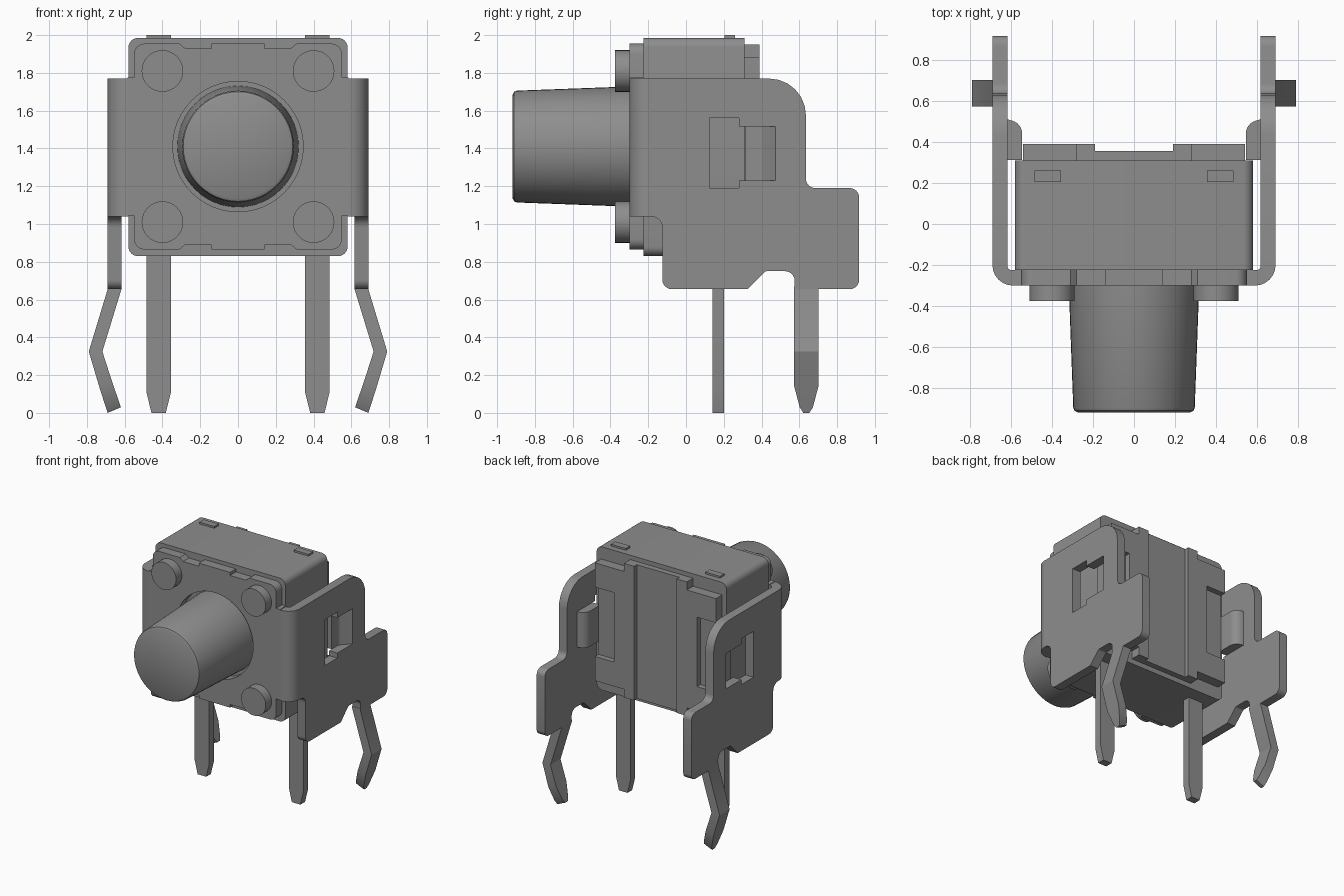
import bpy, bmesh, math
from mathutils import Vector, Matrix

if "Cube" in bpy.data.objects:
    bpy.data.objects.remove(bpy.data.objects["Cube"])

grey = bpy.data.materials.new("plain grey")
grey.use_nodes = True
COL = (0.27, 0.27, 0.27, 1)
grey.diffuse_color = COL
grey.node_tree.nodes["Principled BSDF"].inputs["Base Color"].default_value = COL

CZ = 1.41  # height of the button axis

# local profile plane -> world
PLANES = {
    "XY": Matrix.Identity(4),
    "XZ": Matrix(((1, 0, 0, 0), (0, 0, -1, 0), (0, 1, 0, 0), (0, 0, 0, 1))),
    "YZ": Matrix(((0, 0, 1, 0), (1, 0, 0, 0), (0, 1, 0, 0), (0, 0, 0, 1))),
}


def finish(name, bm, mirror=False):
    """Turn a bmesh into a shaded, coloured object, optionally mirrored in x."""
    bmesh.ops.remove_doubles(bm, verts=bm.verts, dist=1e-5)
    bmesh.ops.recalc_face_normals(bm, faces=bm.faces)
    me = bpy.data.meshes.new(name)
    bm.to_mesh(me)
    bm.free()
    me.materials.clear()
    me.materials.append(grey)
    ob = bpy.data.objects.new(name, me)
    bpy.context.collection.objects.link(ob)
    bpy.ops.object.select_all(action="DESELECT")
    ob.select_set(True)
    bpy.context.view_layer.objects.active = ob
    bpy.ops.object.shade_smooth_by_angle(angle=math.radians(30))
    if mirror:
        ob.modifiers.new("mirror", "MIRROR").use_mirror_merge = False
    return ob


def rounded(points, steps=6):
    """Points are (u, v) or (u, v, radius); corners with a radius become arcs."""
    out = []
    for i, p in enumerate(points):
        c = Vector(p[:2])
        if len(p) < 3:
            out.append(c)
            continue
        a = (Vector(points[i - 1][:2]) - c).normalized()
        b = (Vector(points[(i + 1) % len(points)][:2]) - c).normalized()
        half = math.acos(max(-1, min(1, a.dot(b)))) / 2
        mid = c + (a + b).normalized() * p[2] / math.sin(half)
        t = p[2] / math.tan(half)
        s, e = c + a * t - mid, c + b * t - mid
        a0 = math.atan2(s.y, s.x)
        d = (math.atan2(e.y, e.x) - a0 + math.pi) % (2 * math.pi) - math.pi
        for k in range(steps + 1):
            w = a0 + d * k / steps
            out.append(mid + Vector((math.cos(w), math.sin(w))) * p[2])
    return out


def rect(u0, u1, v0, v1, r=None):
    c = [(u0, v0), (u1, v0), (u1, v1), (u0, v1)]
    return [p + (r,) for p in c] if r else c


def circle(u, v, r, n=48):
    return [(u + r * math.cos(2 * math.pi * k / n), v + r * math.sin(2 * math.pi * k / n))
            for k in range(n)]


def sheet(name, loops, plane, d0, d1, mirror=False):
    """Extrude an outline (first loop) with holes (other loops) from d0 to d1."""
    cu = bpy.data.curves.new(name, "CURVE")
    cu.dimensions = "2D"
    cu.fill_mode = "BOTH"
    cu.extrude = abs(d1 - d0) / 2
    for loop in loops:
        pts = rounded(loop)
        sp = cu.splines.new("POLY")
        sp.points.add(len(pts) - 1)
        for q, p in zip(sp.points, pts):
            q.co = (p[0], p[1], 0, 1)
        sp.use_cyclic_u = True
    tmp = bpy.data.objects.new(name + " outline", cu)
    bpy.context.collection.objects.link(tmp)
    dg = bpy.context.evaluated_depsgraph_get()
    me = bpy.data.meshes.new_from_object(tmp.evaluated_get(dg))
    mid = (d0 + d1) / 2
    offset = {"XY": (0, 0, mid), "XZ": (0, mid, 0), "YZ": (mid, 0, 0)}[plane]
    me.transform(Matrix.Translation(offset) @ PLANES[plane])
    bm = bmesh.new()
    bm.from_mesh(me)
    bpy.data.objects.remove(tmp)
    bpy.data.curves.remove(cu)
    bpy.data.meshes.remove(me)
    return finish(name, bm, mirror)


def loft(name, rings, mirror=False):
    """Skin a row of equal point rings and cap both ends."""
    bm = bmesh.new()
    vs = [[bm.verts.new(p) for p in r] for r in rings]
    n = len(rings[0])
    for a, b in zip(vs, vs[1:]):
        for i in range(n):
            j = (i + 1) % n
            bm.faces.new((a[i], a[j], b[j], b[i]))
    bm.faces.new(vs[0])
    bm.faces.new(vs[-1])
    return finish(name, bm, mirror)


# housing and its top studs
sheet("housing", [rect(-0.58, 0.58, 0.83, 1.985, 0.05)], "XZ", -0.225, 0.31)
sheet("top_stud", [rect(0.355, 0.485, 0.205, 0.26)], "XY", 1.97, 2.0, True)

# back cover: centre strip, ribs, outer panels with open pockets
sheet("back_strip", [rect(-0.19, 0.19, 0.87, 1.95)], "XZ", 0.3, 0.355)
sheet("back_rib", [rect(0.19, 0.28, 0.87, 1.95)], "XZ", 0.3, 0.39, True)
sheet("back_panel", [[(0.28, 0.935), (0.54, 0.935), (0.54, 1.13), (0.37, 1.13),
                      (0.37, 1.69), (0.54, 1.69), (0.54, 1.885), (0.28, 1.885)]],
      "XZ", 0.3, 0.39, True)
sheet("back_pocket_floor", [rect(0.36, 0.54, 1.12, 1.70)], "XZ", 0.3, 0.345, True)

# front plate with notched edges and a round hole
quarter = [(0.14, 0.545), (0.14, 0.52), (0.28, 0.52), (0.31, 0.545),
           (0.55, 0.545, 0.055), (0.55, 0.365), (0.585, 0.365)]
right = quarter + [(p[0], -p[1]) + p[2:] for p in reversed(quarter)]
full = right + [(-p[0],) + p[1:] for p in reversed(right)]
full = [(p[0], p[1] + CZ) + p[2:] for p in full]
sheet("front_plate", [full, circle(0, CZ, 0.345)], "XZ", -0.30, -0.225)

# four front pegs
for z, label in ((1.81, "upper"), (1.01, "lower")):
    sheet(label + "_peg", [circle(0.4, z, 0.11, 32)], "XZ", -0.375, -0.29, True)

# push button
loft("button", [[(u, y, v) for u, v in circle(0, CZ, r)] for y, r in
                ((-0.2, 0.322), (-0.30, 0.318), (-0.895, 0.296),
                 (-0.91, 0.29), (-0.918, 0.275))])

# bent corners joining front plate and side plates
sheet("bracket_bend", [[(0.58, -0.30), (0.69, -0.30, 0.1), (0.69, -0.2), (0.617, -0.2),
                        (0.617, -0.225, 0.02), (0.58, -0.225)]],
      "XY", 1.04, 1.77, True)

# side plates with a stepped window
outline = [(-0.2, 1.77), (0.635, 1.77, 0.195), (0.635, 1.19, 0.05), (0.917, 1.19, 0.05),
           (0.917, 0.655, 0.05), (0.575, 0.655), (0.575, 0.75, 0.05), (0.42, 0.75, 0.02),
           (0.325, 0.655), (-0.125, 0.655, 0.05), (-0.125, 1.04, 0.06), (-0.2, 1.04)]
window = [(0.125, 1.19), (0.28, 1.19), (0.28, 1.23), (0.475, 1.23),
          (0.475, 1.515), (0.28, 1.515), (0.28, 1.56), (0.125, 1.56)]
sheet("side_plate", [outline, window], "YZ", 0.617, 0.69, True)

# locking tongues curling in from the side plates
sheet("locking_tongue", [[(0.545, 0.312), (0.617, 0.312), (0.617, 0.40, 0.04),
                          (0.69, 0.475), (0.69, 0.51), (0.617, 0.51),
                          (0.545, 0.49, 0.065)]],
      "XY", 1.23, 1.515, True)


# kinked bracket legs: (outer x, outer z, inner x, inner z, y half width)
def leg_ring(xo, zo, xi, zi, w, yc=0.637):
    return [(xo, yc - w, zo), (xo, yc + w, zo), (xi, yc + w, zi), (xi, yc - w, zi)]


loft("bracket_leg", [leg_ring(*s) for s in (
    (0.69, 0.67, 0.617, 0.67, 0.064),
    (0.69, 0.655, 0.617, 0.655, 0.064),
    (0.79, 0.325, 0.718, 0.325, 0.064),
    (0.735, 0.14, 0.665, 0.16, 0.064),
    (0.70, 0.03, 0.63, 0.06, 0.035),
    (0.69, 0.0, 0.62, 0.03, 0.016))], True)

# straight terminal pins under the housing
sheet("terminal_pin", [[(0.355, 0.85), (0.355, 0.11), (0.382, 0.0), (0.458, 0.0),
                        (0.485, 0.11), (0.485, 0.85)]],
      "XZ", 0.14, 0.2, True)
